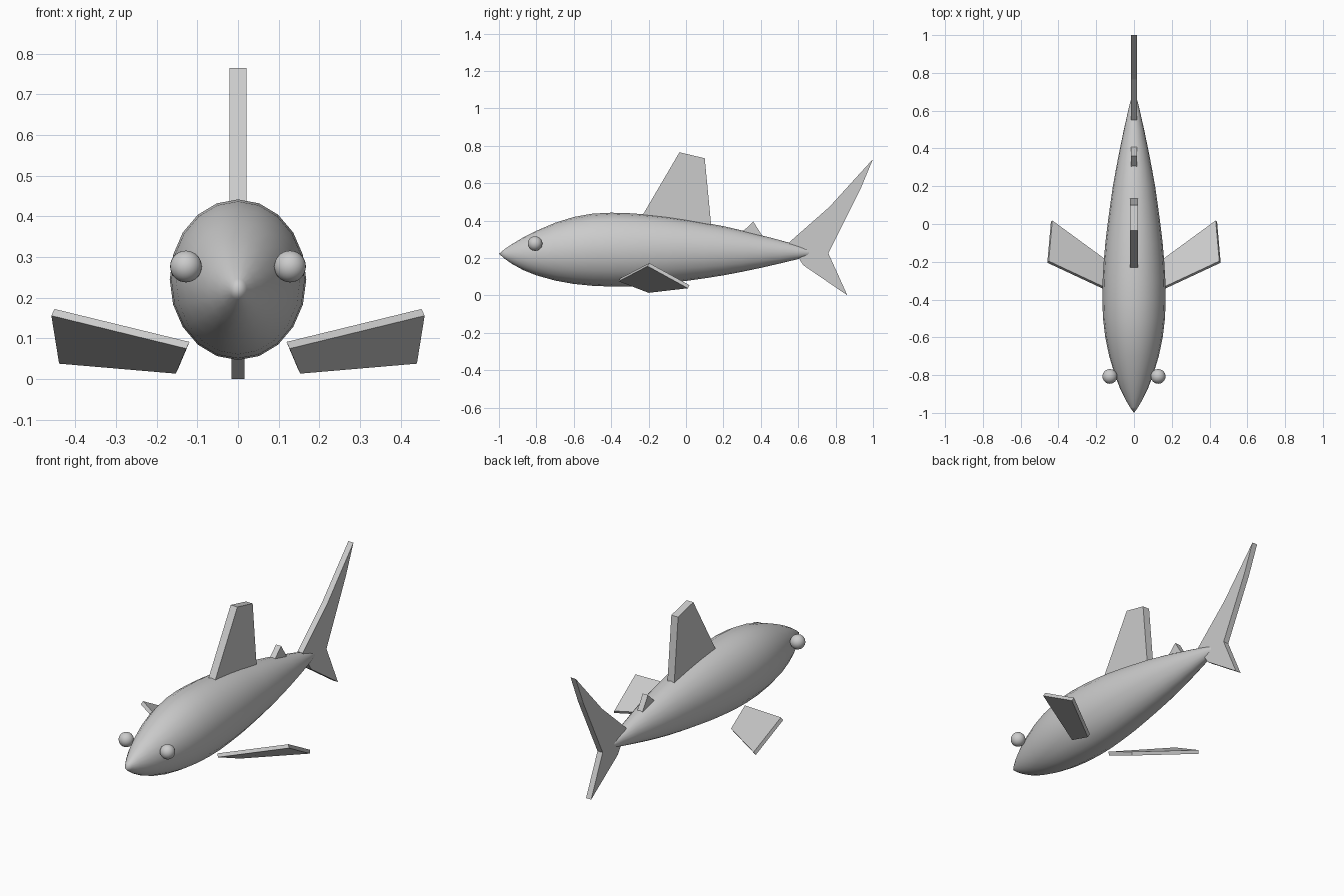
import bpy, bmesh
from math import sin, cos, pi
from mathutils import Vector

if "Cube" in bpy.data.objects:
    bpy.data.objects.remove(bpy.data.objects["Cube"])


def make(name, bm, smooth=False):
    bmesh.ops.recalc_face_normals(bm, faces=bm.faces)
    for f in bm.faces:
        f.smooth = smooth
    me = bpy.data.meshes.new(name)
    bm.to_mesh(me)
    bm.free()
    ob = bpy.data.objects.new(name, me)
    bpy.context.collection.objects.link(ob)
    return ob


def slab(name, pts, offset):
    """Flat outline thickened by an offset vector."""
    bm = bmesh.new()
    a = [bm.verts.new(p) for p in pts]
    b = [bm.verts.new(Vector(p) + offset) for p in pts]
    bm.faces.new(a)
    bm.faces.new(b)
    for i in range(len(a)):
        j = (i + 1) % len(a)
        bm.faces.new((a[i], a[j], b[j], b[i]))
    return make(name, bm)


def upright_fin(name, outline, half):
    return slab(name, [(-half, y, z) for y, z in outline], Vector((2 * half, 0, 0)))


# Body: 20-sided oval rings (y, bottom z, top z) with pointed ends
SIDES = 20
stations = [(-0.97, .196, .247), (-0.93, .168, .274), (-0.87, .135, .310),
            (-0.8, .107, .345), (-0.7, .079, .388), (-0.6, .061, .419),
            (-0.5, .051, .437), (-0.4, .047, .442), (-0.3, .048, .439),
            (-0.2, .055, .432), (-0.1, .064, .421), (0.0, .077, .406),
            (0.1, .091, .388), (0.2, .107, .370), (0.3, .126, .347),
            (0.4, .147, .322), (0.5, .170, .296), (0.6, .194, .267),
            (0.65, .207, .251), (0.675, .216, .241)]
bm = bmesh.new()
rings = []
for y, lo, hi in stations:
    c, r = (lo + hi) / 2, (hi - lo) / 2
    rings.append([bm.verts.new((.85 * r * sin(2 * pi * i / SIDES), y,
                                c + r * cos(2 * pi * i / SIDES))) for i in range(SIDES)])
nose = bm.verts.new((0, -1, .222))
end = bm.verts.new((0, .685, .228))
for i in range(SIDES):
    j = (i + 1) % SIDES
    bm.faces.new((nose, rings[0][i], rings[0][j]))
    bm.faces.new((end, rings[-1][i], rings[-1][j]))
    for p, q in zip(rings, rings[1:]):
        bm.faces.new((p[i], p[j], q[j], q[i]))
make("body", bm, True)

# Upright fins and tail
upright_fin("dorsal_fin", [(-.24, .415), (-.035, .765), (.1, .733), (.135, .37)], .021)
upright_fin("small_dorsal_fin", [(.30, .338), (.36, .394), (.41, .315)], .016)
upright_fin("tail_fin", [(.55, .282), (.766, .472), (1.0, .729), (.933, .568),
                         (.761, .225), (.863, 0), (.627, .161)], .016)

# Paired side fins and eyes
for side, label in ((1, "left"), (-1, "right")):
    pts = [Vector((side * x, y, z)) for x, y, z in
           [(.127, -.36, .075), (.459, -.205, .156), (.44, .01, .038), (.153, -.2, .0135)]]
    slab("side_fin_" + label, pts, Vector((-side * .0077, .0085, .0165)))
    bm = bmesh.new()
    bmesh.ops.create_uvsphere(bm, u_segments=24, v_segments=16, radius=.039)
    bmesh.ops.translate(bm, verts=bm.verts, vec=(side * .128, -.807, .277))
    make("eye_" + label, bm, True)
